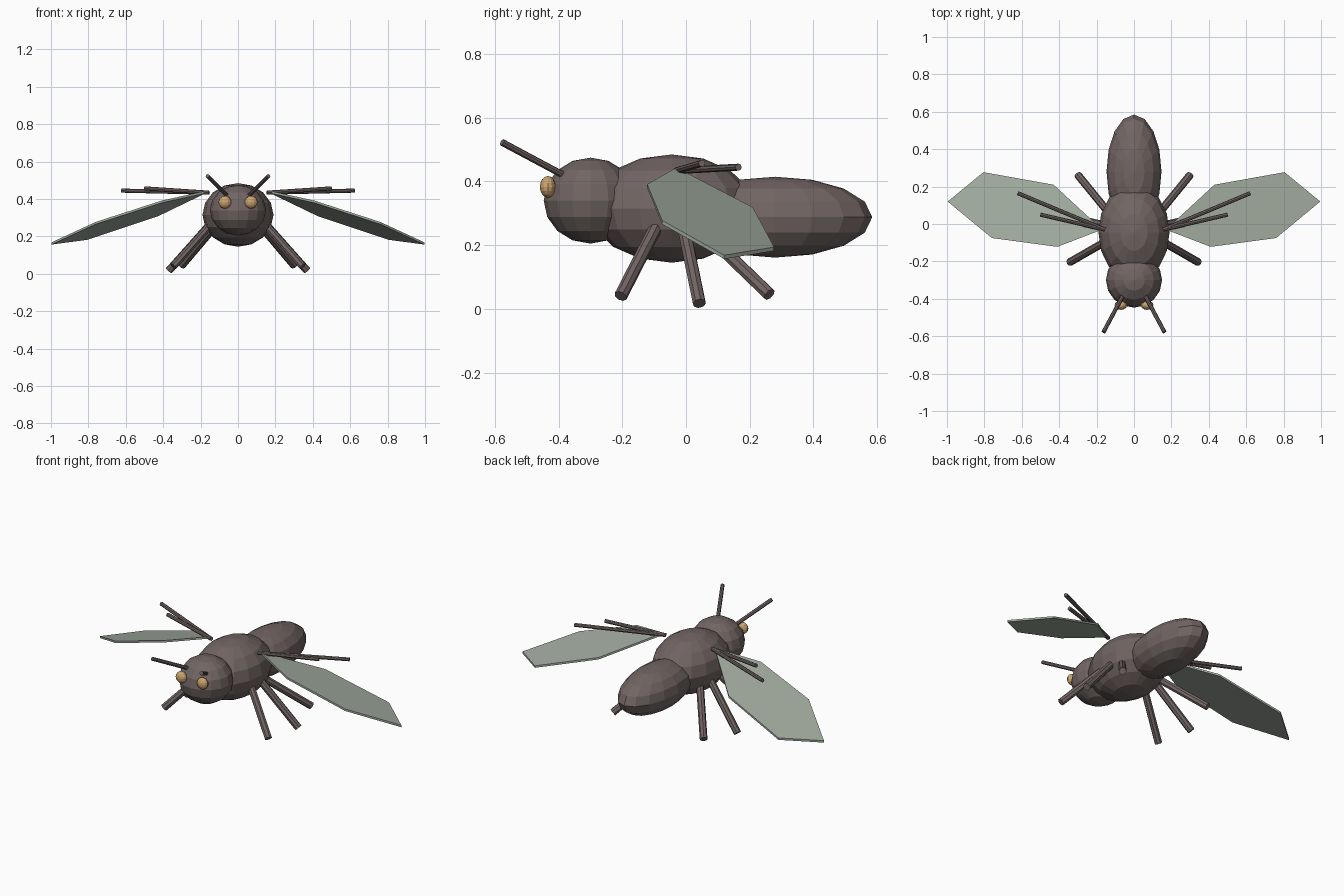
import bpy, bmesh, math
from mathutils import Vector

if "Cube" in bpy.data.objects:
    bpy.data.objects.remove(bpy.data.objects["Cube"])


def material(name, rgb):
    m = bpy.data.materials.new(name)
    m.diffuse_color = (*rgb, 1)
    m.use_nodes = True
    m.node_tree.nodes["Principled BSDF"].inputs["Base Color"].default_value = m.diffuse_color
    return m


BODY = material("dusky brown", (0.165, 0.13, 0.125))
WING = material("pale grey green", (0.36, 0.41, 0.35))
EYE = material("amber", (0.60, 0.37, 0.16))


def ellipsoid(name, centre, radii, mat, segments=16, rings=8):
    bpy.ops.mesh.primitive_uv_sphere_add(segments=segments, ring_count=rings, radius=1, location=centre)
    o = bpy.context.object
    o.name = name
    o.scale = radii
    o.data.materials.append(mat)


def rod(name, start, end, radius, sides=8):
    a, b = Vector(start), Vector(end)
    bpy.ops.mesh.primitive_cylinder_add(vertices=sides, radius=radius, depth=(b - a).length,
                                        location=(a + b) / 2)
    o = bpy.context.object
    o.name = name
    o.rotation_euler = (b - a).to_track_quat('Z', 'Y').to_euler()
    o.data.materials.append(BODY)


def wing_plate(name, side):
    # sloping six-sided plate, falling outwards and backwards
    outline = [(0.17, -0.03), (0.41, -0.122), (0.76, -0.075), (0.996, 0.12), (0.805, 0.277), (0.43, 0.21)]
    bm = bmesh.new()
    layers = []
    for dz in (-0.006, 0.006):
        layers.append([bm.verts.new((side * x, y, 0.438 - 0.297 * (x - 0.17) - 0.2 * (y + 0.03) + dz))
                       for x, y in outline])
    low, high = layers
    bm.faces.new(low[::-1])
    bm.faces.new(high)
    for i in range(6):
        j = (i + 1) % 6
        bm.faces.new((low[i], low[j], high[j], high[i]))
    bmesh.ops.recalc_face_normals(bm, faces=bm.faces)
    mesh = bpy.data.meshes.new(name)
    bm.to_mesh(mesh)
    bm.free()
    mesh.materials.append(WING)
    bpy.context.collection.objects.link(bpy.data.objects.new(name, mesh))


# Body sections
ellipsoid("head", (0, -0.30, 0.34), (0.15, 0.147, 0.135), BODY)
ellipsoid("thorax", (0, -0.045, 0.315), (0.19, 0.26, 0.17), BODY)
ellipsoid("abdomen", (0, 0.28, 0.288), (0.147, 0.305, 0.127), BODY)

# Leg root and foot positions on the right side
legs = {
    "front_leg": ((0.145, -0.09, 0.265), (0.345, -0.205, 0.04)),
    "middle_leg": ((0.145, -0.01, 0.27), (0.37, 0.042, 0.017)),
    "rear_leg": ((0.135, 0.06, 0.24), (0.30, 0.262, 0.045)),
}

# Paired parts
for side, label in ((1, "right"), (-1, "left")):
    def flip(p):
        return (side * p[0], p[1], p[2])

    ellipsoid("eye_" + label, flip((0.07, -0.434, 0.383)), (0.034, 0.025, 0.034), EYE, 12, 8)
    rod("antenna_" + label, flip((0.06, -0.385, 0.42)), flip((0.163, -0.578, 0.523)), 0.011)
    for name, (root, foot) in legs.items():
        rod(name + "_" + label, flip(root), flip(foot), 0.021)
    wing_plate("wing_" + label, side)
    rod("long_wing_vein_" + label, flip((0.155, -0.03, 0.434)), flip((0.622, 0.165, 0.445)), 0.011)
    rod("short_wing_vein_" + label, flip((0.155, -0.03, 0.434)), flip((0.50, 0.05, 0.457)), 0.011)
